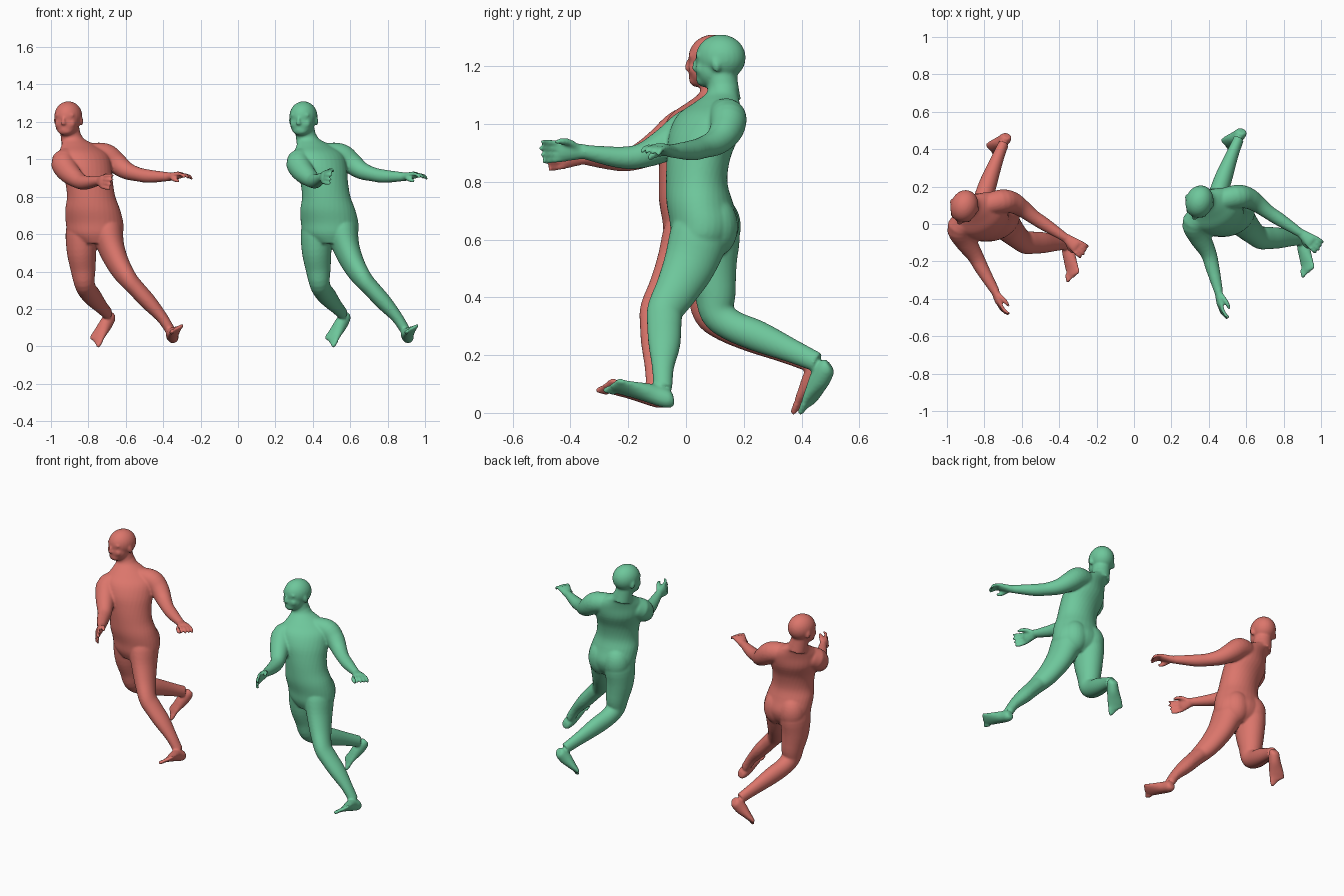
import bpy
import bmesh
from math import cos, sin, pi, radians
from mathutils import Vector, Matrix

cube = bpy.data.objects.get("Cube")
if cube:
    bpy.data.objects.remove(cube, do_unlink=True)

SIDES = 32
X_AXIS = Vector((1, 0, 0))


def refine(stations, steps=4):
    """Smooth curve through the stations, with extra stations between."""
    s = [Vector(row) for row in stations]
    out = []
    for i in range(len(s) - 1):
        a, b, c, d = s[max(i - 1, 0)], s[i], s[i + 1], s[min(i + 2, len(s) - 1)]
        for k in range(steps):
            t = k / steps
            out.append(b + (c - a) * (t / 2) + (a * 2 - b * 5 + c * 4 - d) * (t * t / 2)
                       + (b * 3 - a - c * 3 + d) * (t ** 3 / 2))
    return out + [s[-1]]


def skin(bm, rings):
    """Bridge matching rings of points into a closed tube."""
    loops = [[bm.verts.new(p) for p in ring] for ring in rings]
    for a, b in zip(loops, loops[1:]):
        for i in range(len(a)):
            j = (i + 1) % len(a)
            bm.faces.new((a[i], a[j], b[j], b[i]))
    bm.faces.new(loops[0][::-1])
    bm.faces.new(loops[-1])


def ellipse(center, u, v, ru, rv):
    angles = [2 * pi * i / SIDES for i in range(SIDES)]
    return [center + u * (ru * cos(a)) + v * (rv * sin(a)) for a in angles]


def limb(bm, stations, side=X_AXIS):
    """Loft ellipses along a path; each station is x, y, z, half width, half depth."""
    stations = refine(stations)
    points = [Vector(s[:3]) for s in stations]
    rings = []
    for i, s in enumerate(stations):
        along = (points[min(i + 1, len(points) - 1)] - points[max(i - 1, 0)]).normalized()
        u = (side - along * side.dot(along)).normalized()
        rings.append(ellipse(points[i], u, along.cross(u), s[3], s[-1]))
    skin(bm, rings)


def blob(bm, frame, center, radii, tilt=0):
    matrix = (frame @ Matrix.Translation(center) @ Matrix.Rotation(radians(tilt), 4, "X")
              @ Matrix.Diagonal((*radii, 1)))
    bmesh.ops.create_uvsphere(bm, u_segments=24, v_segments=16, radius=1, matrix=matrix)


def digit(bm, path, radius):
    """Finger or toe: a tapered tube with a rounded tip."""
    limb(bm, [(*p, radius * k) for p, k in zip(path, (1, 1, .95, .6))], Vector((.3, .2, 1)))


def torso(bm):
    # x, y, z, half width, half depth, twist in degrees
    rings = []
    for x, y, z, w, d, twist in refine([
            (.505, .05, .55, .09, .08, 0),
            (.495, .06, .60, .145, .11, -5),
            (.49, .064, .66, .154, .12, -5),
            (.48, .047, .73, .147, .115, 0),
            (.472, .037, .80, .13, .106, 8),
            (.46, .043, .88, .130, .108, 18),
            (.442, .062, .96, .146, .115, 28),
            (.43, .082, 1.03, .143, .098, 32),
            (.405, .108, 1.075, .098, .07, 30),
            (.378, .125, 1.105, .062, .055, 20),
            (.366, .13, 1.13, .054, .052, 10)]):
        a = radians(twist)
        rings.append(ellipse(Vector((x, y, z)), Vector((cos(a), sin(a), 0)),
                             Vector((-sin(a), cos(a), 0)), w, d))
    skin(bm, rings)
    # buttocks
    for x, y in ((.425, .11), (.54, .1)):
        blob(bm, Matrix.Identity(4), (x, y, .645), (.082, .08, .105))


def head(bm):
    limb(bm, [(.372, .132, 1.08, .058), (.36, .127, 1.14, .053), (.352, .122, 1.19, .052)])
    frame = Matrix.Translation((.35, .12, 1.21)) @ Matrix.Rotation(radians(-17), 4, "Z")
    blob(bm, frame, (0, 0, .02), (.074, .088, .08))
    blob(bm, frame, (0, -.028, -.02), (.063, .06, .068))
    blob(bm, frame, (0, -.052, -.058), (.04, .034, .025))
    # nose, lips
    blob(bm, frame, (0, -.088, -.004), (.01, .014, .026), -18)
    blob(bm, frame, (0, -.091, -.018), (.014, .014, .009))
    for z in (-.042, -.053):
        blob(bm, frame, (0, -.078, z), (.021, .01, .006))
    for s in (-1, 1):
        # brow, cheek, ear
        blob(bm, frame, (s * .028, -.066, .026), (.025, .014, .01))
        blob(bm, frame, (s * .032, -.056, -.02), (.025, .023, .026))
        blob(bm, frame, (s * .071, .004, -.005), (.01, .015, .026), 15)


def hand(bm, wrist, tip, across, palm):
    """Palm, four bent fingers and a thumb; across points to the thumb side."""
    wrist, tip = Vector(wrist), Vector(tip)
    reach = tip - wrist
    across = (across - reach * (across.dot(reach) / reach.length_squared)).normalized()
    limb(bm, [(*(wrist + reach * t), w, d) for t, w, d in
              ((-.1, .024, .022), (.2, .031, .02), (.45, .037, .018), (.56, .034, .013))], across)
    for i in range(4):
        off = (i - 1.5) * .019
        size = .98 - .05 * abs(i - 2)
        path = [wrist + reach * (.45 + (size - .4) * t) + across * off * (1 + .25 * t)
                + palm * bend for t, bend in ((0, 0), (.45, .004), (.8, .016), (.95, .032))]
        digit(bm, path, .0095)
    thumb = [wrist + reach * t + across * o + palm * p for t, o, p in
             ((.1, .012, .008), (.3, .032, .02), (.48, .036, .032), (.64, .032, .04))]
    digit(bm, thumb, .012)


def foot(bm, stations, across):
    """Lofted foot with five toes; the big toe lies opposite to across."""
    limb(bm, stations, across)
    ball, end = Vector(stations[-2][:3]), Vector(stations[-1][:3])
    forward = (end - ball).normalized()
    u = (across - forward * across.dot(forward)).normalized()
    for i in range(5):
        start = end + u * (i - 2) * .0175 - forward * (.012 + .005 * i)
        length = .042 - .004 * i
        digit(bm, [start + forward * length * t for t in (0, .5, .85, 1)],
              .0115 if i == 0 else .0088)


def legs(bm):
    # leading left leg
    limb(bm, [
        (.54, .062, .72, .05, .06), (.553, .05, .63, .083, .10), (.582, .015, .52, .07, .092),
        (.622, -.03, .43, .059, .076), (.668, -.07, .36, .05, .064),
        (.712, -.075, .31, .046, .06), (.78, -.075, .235, .043, .055),
        (.85, -.08, .155, .031, .038), (.895, -.08, .085, .027, .033)])
    foot(bm, [
        (.908, -.042, .047, .018, .018), (.908, -.06, .047, .03, .032),
        (.905, -.11, .064, .034, .035), (.916, -.17, .078, .038, .024),
        (.926, -.215, .087, .041, .015), (.93, -.25, .094, .038, .011)], Vector((.8, 0, .55)))
    # trailing right leg
    limb(bm, [
        (.435, .085, .72, .05, .06), (.422, .085, .63, .083, .10), (.42, .085, .52, .08, .092),
        (.428, .10, .42, .068, .073), (.435, .11, .345, .056, .06),
        (.45, .16, .302, .051, .054), (.48, .25, .265, .047, .054),
        (.525, .37, .213, .034, .041), (.56, .455, .175, .028, .034)])
    foot(bm, [
        (.578, .497, .168, .02, .02), (.573, .486, .157, .03, .033),
        (.55, .464, .118, .035, .037), (.524, .445, .078, .041, .026),
        (.506, .432, .05, .044, .018), (.494, .425, .03, .041, .012)], Vector((-.85, .2, -.4)))


def arms(bm, upper, elbow, forearm, wrist, fingertip):
    # left arm stretched out to the side
    limb(bm, [
        (.44, .12, 1.03, .056), (.545, .145, 1.022, .064), (.605, .14, .98, .058),
        (.66, .108, .94, .047), (.72, .062, .92, .038), (.785, .02, .909, .035),
        (.9, -.055, .907, .022)], Vector((0, 0, 1)))
    hand(bm, (.9, -.055, .907), (.998, -.13, .928), Vector((-.5, -.8, .1)), Vector((0, 0, -1)))
    # right arm reaching forwards across the chest
    limb(bm, [
        (.4, .07, 1.01, .06), (.326, .01, .985, .067), (*upper, .059),
        (*elbow, .043), (*forearm, .037), (*wrist, .024)], Vector((0, 0, 1)))
    hand(bm, wrist, fingertip, Vector((.2, 0, 1)), X_AXIS)


def figure(name, color_name, color, offset, right_arm):
    bm = bmesh.new()
    torso(bm)
    head(bm)
    legs(bm)
    arms(bm, *right_arm)
    bmesh.ops.recalc_face_normals(bm, faces=bm.faces)
    mesh = bpy.data.meshes.new(name)
    bm.to_mesh(mesh)
    bm.free()
    mat = bpy.data.materials.new(color_name)
    mat.use_nodes = True
    mat.diffuse_color = color
    mat.node_tree.nodes["Principled BSDF"].inputs["Base Color"].default_value = color
    mesh.materials.append(mat)
    body = bpy.data.objects.new(name, mesh)
    bpy.context.collection.objects.link(body)
    body.location = offset
    # fuse all parts into one soft skin
    fuse = body.modifiers.new("fuse", "REMESH")
    fuse.mode = "VOXEL"
    fuse.voxel_size = .0065
    fuse.use_smooth_shade = True
    soften = body.modifiers.new("soften", "SMOOTH")
    soften.factor = .5
    soften.iterations = 5


figure("green_runner", "soft green", (.155, .57, .33, 1), (0, 0, 0),
       ((.35, -.065, .932), (.398, -.155, .89), (.42, -.235, .885),
        (.452, -.36, .905), (.472, -.508, .905)))
figure("red_runner", "soft red", (.71, .18, .148, 1), (-1.257, -.025, 0),
       ((.353, -.06, .93), (.408, -.145, .885), (.445, -.215, .875),
        (.515, -.335, .885), (.555, -.46, .878)))
